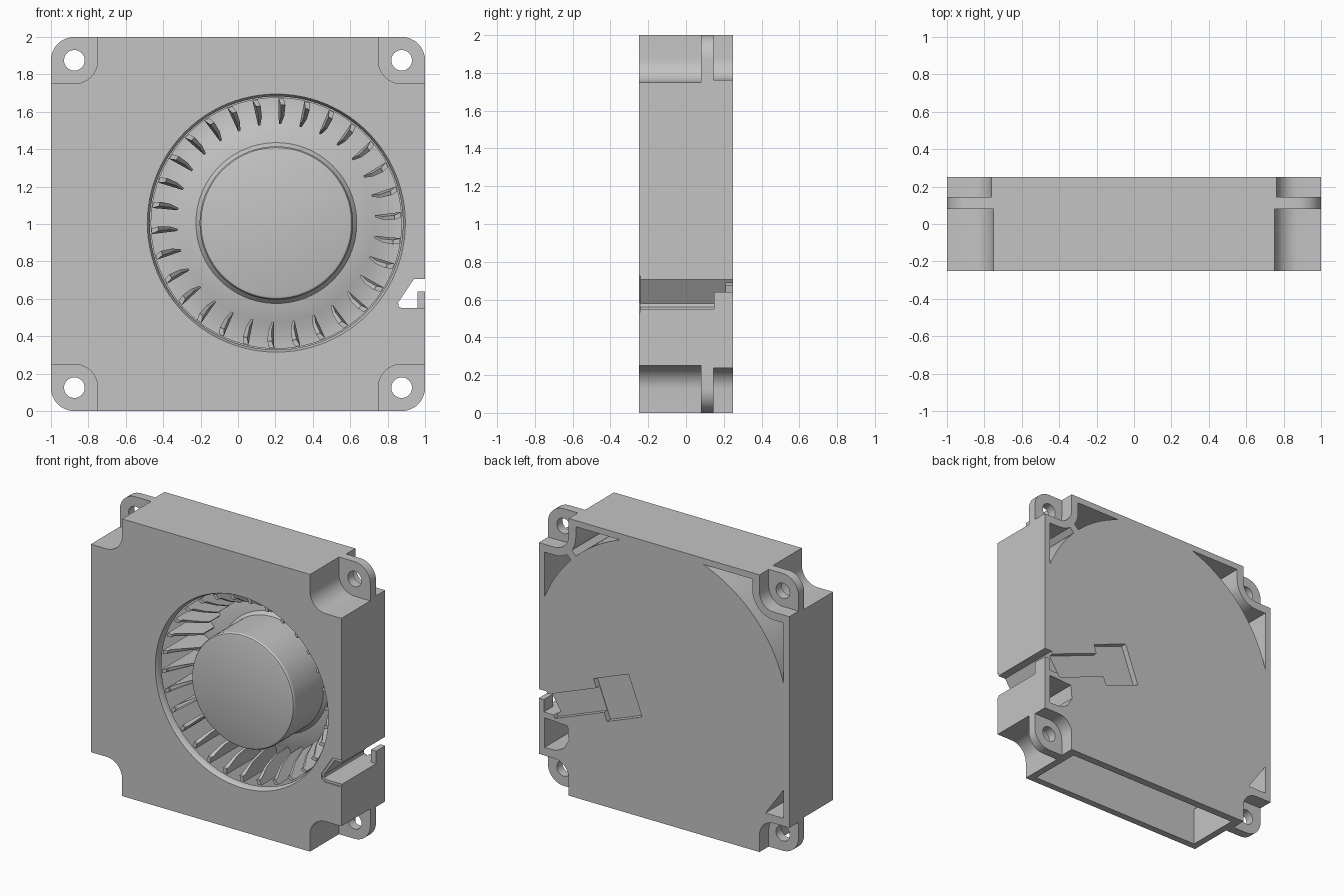
import bpy, bmesh, math
from mathutils import Matrix, Vector

if "Cube" in bpy.data.objects:
    bpy.data.objects.remove(bpy.data.objects["Cube"])

grey = bpy.data.materials.new("plastic grey")
grey.use_nodes = True
COLOUR = (0.55, 0.55, 0.55, 1)
grey.diffuse_color = COLOUR
grey.node_tree.nodes["Principled BSDF"].inputs["Base Color"].default_value = COLOUR

HUB = (0.205, 1.005)      # impeller axis (x, z)
VOLUTE = (0.02, 1.0)      # centre of the volute wall


def finish(bm, name):
    bmesh.ops.recalc_face_normals(bm, faces=bm.faces)
    mesh = bpy.data.meshes.new(name)
    bm.to_mesh(mesh)
    bm.free()
    mesh.materials.append(grey)
    ob = bpy.data.objects.new(name, mesh)
    bpy.context.collection.objects.link(ob)
    return ob


def prism(name, pts, y0, y1):
    """Extrude an x-z outline from y0 to y1."""
    bm = bmesh.new()
    face = bm.faces.new([bm.verts.new((x, y0, z)) for x, z in pts])
    new = bmesh.ops.extrude_face_region(bm, geom=[face])["geom"]
    bmesh.ops.translate(bm, vec=(0, y1 - y0, 0),
                        verts=[v for v in new if isinstance(v, bmesh.types.BMVert)])
    return finish(bm, name)


def lathe(name, profile, steps=96):
    """Spin a closed (radius, y) profile around the impeller axis."""
    bm = bmesh.new()
    axis = Vector((HUB[0], 0, HUB[1]))
    vs = [bm.verts.new(axis + Vector((r, y, 0))) for r, y in profile]
    es = [bm.edges.new(pair) for pair in zip(vs, vs[1:])]
    bmesh.ops.spin(bm, geom=vs + es, cent=axis, axis=(0, 1, 0),
                   angle=math.tau, steps=steps, use_duplicate=False)
    bmesh.ops.remove_doubles(bm, verts=bm.verts, dist=1e-4)
    return finish(bm, name)


def arc(cx, cz, r, a0, a1, n):
    angles = [math.radians(a0 + (a1 - a0) * i / n) for i in range(n + 1)]
    return [(cx + r * math.cos(a), cz + r * math.sin(a)) for a in angles]


def rect(x0, x1, z0, z1):
    return [(x0, z0), (x1, z0), (x1, z1), (x0, z1)]


def cut(target, *cutters):
    for c in cutters:
        mod = target.modifiers.new("cut", "BOOLEAN")
        mod.operation, mod.solver, mod.object = "DIFFERENCE", "EXACT", c
        bpy.context.view_layer.update()
        graph = bpy.context.evaluated_depsgraph_get()
        mesh = bpy.data.meshes.new_from_object(target.evaluated_get(graph))
        target.modifiers.clear()
        target.data = mesh
        bpy.data.objects.remove(c)


def corner_notch(sx, sz, size, y0, y1):
    """Corner block with a rounded inner corner, mirrored to one of four corners."""
    inner = 1 - size
    r = size - 0.125
    pts = [(inner, 1.2)] + arc(0.875, 0.875, r, 180, 270, 10) + [(1.2, inner), (1.2, 1.2)]
    return prism("notch", [(sx * x, 1 + sz * z) for x, z in pts], y0, y1)


CORNERS = [(sx, sz) for sx in (-1, 1) for sz in (-1, 1)]

# Housing block with rounded corner tabs
outline = []
for i, (sx, sz) in enumerate([(1, 1), (-1, 1), (-1, -1), (1, -1)]):
    outline += arc(sx * 0.875, 1 + sz * 0.875, 0.125, i * 90, i * 90 + 90, 10)
housing = prism("fan_housing", outline, -0.25, 0.25)

# Corner notches in front of and behind each tab, and the screw holes
for sx, sz in CORNERS:
    cut(housing,
        corner_notch(sx, sz, 0.25, -0.4, 0.08),
        corner_notch(sx, sz, 0.238, 0.145, 0.4),
        prism("hole", arc(sx * 0.875, 1 + sz * 0.875, 0.055, 0, 348.75, 31), -0.4, 0.4))

# Volute chamber with the outlet at the bottom
wall = [(min(max(x, -0.945), 0.95), z) for x, z in arc(*VOLUTE, 0.965, 0, 180, 64)]
chamber = [(0.95, 0.83), (0.86, 0.73), (0.735, 0.53), (0.7, 0.45), (0.7, -0.1)]
chamber = wall + [(-0.945, 0.62), (-0.7, 0.27), (-0.7, -0.1)] + chamber[::-1]
cut(housing, prism("chamber", chamber, -0.2, 0.195))

# Round air intake with a softened rim
cut(housing, lathe("intake", [(0, -0.3), (0.69, -0.3), (0.69, -0.25), (0.682, -0.235),
                              (0.677, -0.215), (0.677, -0.1), (0, -0.1)]))

# Rear pockets between the volute wall and the upper corners
pocket = prism("pocket", rect(-0.955, 0.955, 1.02, 1.955), -0.2, 0.4)
cut(pocket, prism("volute", arc(*VOLUTE, 1.01, 0, 357.5, 143), -0.5, 0.5))
for sx in (-1, 1):
    cut(pocket, corner_notch(sx, 1, 0.295, -0.5, 0.5))
cut(pocket, prism("rib", [(0.66, 1.7), (0.7, 1.66), (0.9, 1.86), (0.86, 1.9)], -0.5, 0.5))
cut(housing, pocket)

# Rear pockets in the lower corners
cut(housing,
    prism("pocket", [(-0.955, 0.5), (-0.955, 0.295), (-0.81, 0.295)], -0.2, 0.4),
    prism("pocket", [(0.955, 0.295), (0.86, 0.3), (0.8, 0.33), (0.76, 0.4),
                     (0.77, 0.5), (0.955, 0.51)], -0.2, 0.4))

# Cable slot in the side, leaving a small retaining block at the back
slot = [(0.875, 0.55), (0.858, 0.56), (0.856, 0.58), (0.94, 0.705), (1.1, 0.705)]
cut(housing,
    prism("slot", slot + [(1.1, 0.55)], -0.4, 0.147),
    prism("slot", slot + [(1.1, 0.64), (0.96, 0.64), (0.96, 0.55)], 0.1, 0.4),
    prism("slot_rim", [(0.87, 0.533), (0.845, 0.55), (0.84, 0.585), (0.93, 0.725),
                       (1.1, 0.725), (1.1, 0.533)], -0.4, -0.242))


# Rear recess for the cable and its solder pad, both tilted
def tilted(x0, x1, half):
    turn = Matrix.Rotation(math.radians(-21), 2)
    pts = [turn @ Vector(p) for p in rect(x0, x1, -half, half)]
    return [(0.37 + p.x, 0.81 + p.y) for p in pts]


cut(housing, prism("pad", tilted(-0.15, 0.15, 0.15), 0.208, 0.4),
    prism("channel", tilted(0.1, 0.57, 0.085), 0.212, 0.4))

# Impeller hub and dished base
impeller = lathe("impeller_hub", [
    (0, -0.243), (0.39, -0.243), (0.403, -0.238), (0.41, -0.225), (0.41, 0.1),
    (0.43, 0.125), (0.525, 0.14), (0.58, 0.165), (0.672, 0.165), (0.672, 0.185), (0, 0.185)])

# Impeller blades: one swept plate, repeated round the axis
BLADES = 30
side = [(0.53, 0.16), (0.53, 0.02), (0.575, -0.09), (0.632, -0.18),
        (0.632, -0.205), (0.668, -0.205), (0.668, 0.17)]
bm = bmesh.new()
for i in range(BLADES):
    base = math.tau * (i + 0.2) / BLADES
    loops = []
    for s in (-1, 1):
        loop = []
        for r, y in side:
            sweep = base + 0.9 * (r - 0.6) ** 2 * 6 + s * (0.006 + 0.06 * (r - 0.53)) / r
            loop.append(bm.verts.new((HUB[0] + r * math.cos(sweep), y,
                                      HUB[1] + r * math.sin(sweep))))
        loops.append(loop)
        bm.faces.new(loop)
    a, b = loops
    for k in range(len(side)):
        j = (k + 1) % len(side)
        bm.faces.new((a[k], a[j], b[j], b[k]))
blades = finish(bm, "impeller_blades")

# Smooth the round walls, keep edges sharp
for ob in (housing, impeller):
    bpy.ops.object.select_all(action="DESELECT")
    ob.select_set(True)
    bpy.context.view_layer.objects.active = ob
    bpy.ops.object.shade_smooth_by_angle(angle=math.radians(25))
